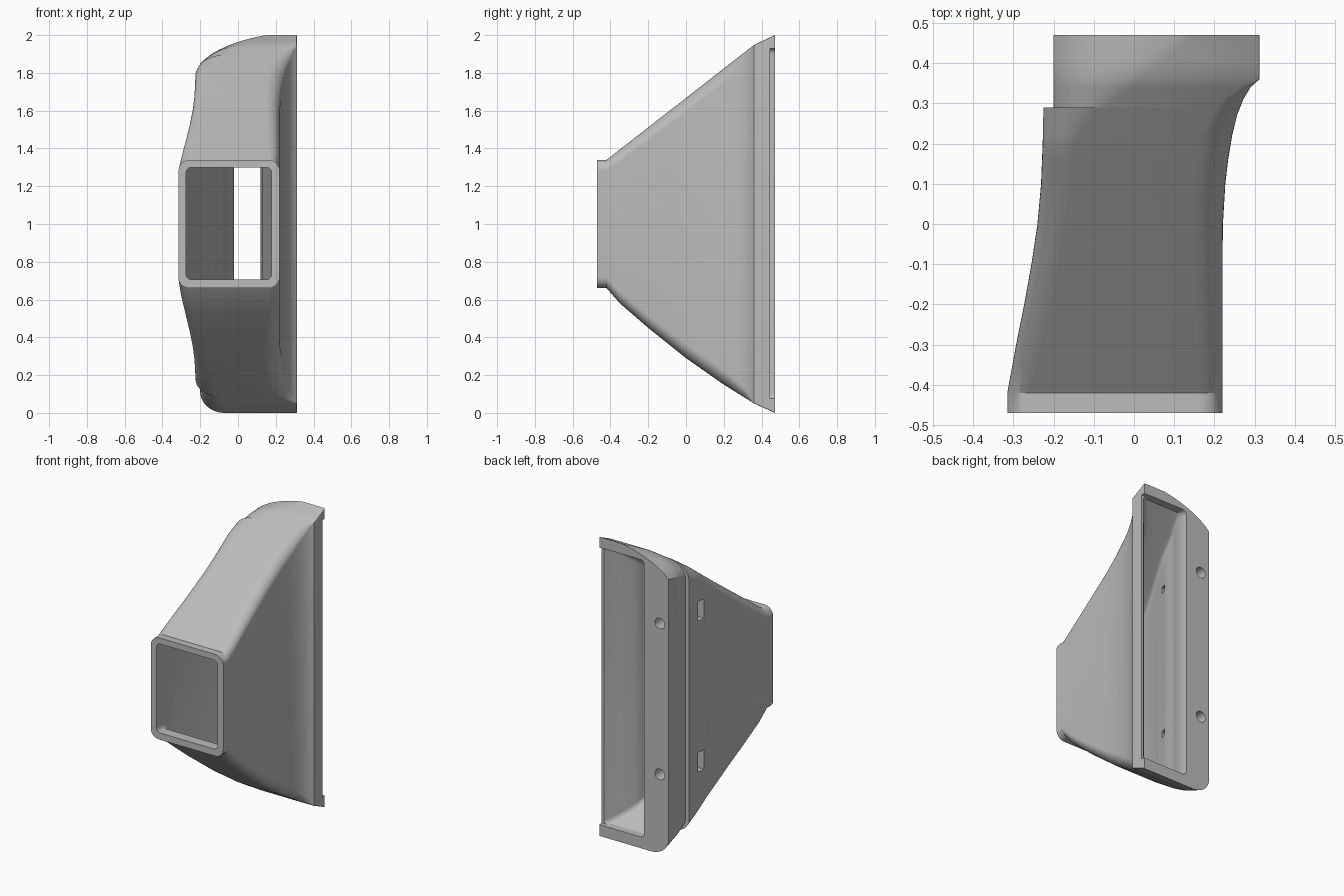
import bpy, bmesh, math
from mathutils import Matrix

if "Cube" in bpy.data.objects:
    bpy.data.objects.remove(bpy.data.objects["Cube"])

grey = bpy.data.materials.new("light grey plastic")
grey.use_nodes = True
grey.diffuse_color = (0.5, 0.5, 0.5, 1)
grey.node_tree.nodes["Principled BSDF"].inputs["Base Color"].default_value = (0.5, 0.5, 0.5, 1)


def along(y, points):
    """Value at depth y of a profile given as (y, value) points."""
    if y <= points[0][0]:
        return points[0][1]
    for (a, va), (b, vb) in zip(points, points[1:]):
        if y <= b:
            return va + (vb - va) * (y - a) / (b - a)
    return points[-1][1]


def section(left, right, low, high, corners, steps=10):
    """Rounded rectangle; corners are (rx, rz, flatness), from top right round to bottom right."""
    points = []
    signs = ((1, 1), (-1, 1), (-1, -1), (1, -1))
    for k, ((sx, sz), (rx, rz, flat)) in enumerate(zip(signs, corners)):
        cx = right - rx if sx > 0 else left + rx
        cz = high - rz if sz > 0 else low + rz
        for i in range(steps + 1):
            t = i / steps
            if k % 2:
                t = 1 - t
            u, v = math.cos(t * math.pi / 2), math.sin(t * math.pi / 2)
            u, v = u + (1 - t - u) * flat, v + (t - v) * flat
            points.append((cx + sx * rx * u, cz + sz * rz * v))
    return points


def finish(name, bm):
    bmesh.ops.recalc_face_normals(bm, faces=bm.faces)
    mesh = bpy.data.meshes.new(name)
    bm.to_mesh(mesh)
    bm.free()
    obj = bpy.data.objects.new(name, mesh)
    bpy.context.collection.objects.link(obj)
    mesh.materials.append(grey)
    return obj


def loft(name, stations):
    """Closed skin through (y, section) stations."""
    bm = bmesh.new()
    rings = [[bm.verts.new((x, y, z)) for x, z in pts] for y, pts in stations]
    for a, b in zip(rings, rings[1:]):
        for i in range(len(a)):
            j = (i + 1) % len(a)
            bm.faces.new((a[i], a[j], b[j], b[i]))
    bm.faces.new(rings[0])
    bm.faces.new(rings[-1])
    return finish(name, bm)


def box(name, x0, x1, y0, y1, z0, z1):
    bm = bmesh.new()
    bmesh.ops.create_cube(bm, size=1)
    bm.transform(Matrix.Translation(((x0 + x1) / 2, (y0 + y1) / 2, (z0 + z1) / 2))
                 @ Matrix.Diagonal((x1 - x0, y1 - y0, z1 - z0, 1)))
    return finish(name, bm)


def rod(name, x, z, y0, y1, radius):
    bm = bmesh.new()
    bmesh.ops.create_cone(bm, cap_ends=True, segments=32, radius1=radius, radius2=radius, depth=y1 - y0)
    bm.transform(Matrix.Translation((x, (y0 + y1) / 2, z)) @ Matrix.Rotation(math.pi / 2, 4, "X"))
    return finish(name, bm)


def cut(target, cutter):
    cutter.hide_render = True
    mod = target.modifiers.new("cut", "BOOLEAN")
    mod.operation = "DIFFERENCE"
    mod.solver = "EXACT"
    mod.object = cutter
    bpy.context.view_layer.objects.active = target
    bpy.ops.object.modifier_apply(modifier=mod.name)
    bpy.data.objects.remove(cutter)


# Outer profiles of the duct along its depth
left = [(-.42, -.315), (-.3, -.293), (-.2, -.273), (-.1, -.255), (0, -.24), (.1, -.231), (.2, -.227), (.29, -.225)]
right = [(-.1, .22), (0, .221), (.1, .227), (.16, .234), (.22, .244), (.27, .256), (.31, .272), (.34, .29), (.36, .312)]
top = [(-.42, 1.34), (.36, 1.948), (.47, 2)]
bottom = [(-.42, .66), (-.35, .58), (-.2, .45), (0, .29), (.2, .15), (.36, .05), (.47, 0)]
round_right = [(-.42, .06), (0, .08), (.22, .08), (.31, .05), (.36, .005)]
top_rx = [(-.42, .06), (.2, .08), (.29, .13), (.47, .35)]
top_rz = [(-.42, .06), (.2, .08), (.29, .1), (.47, .15)]
low_rx = [(-.42, .06), (.2, .09), (.47, .13)]


def outer(y, side):
    r = along(y, round_right)
    rl = along(y, low_rx)
    flat = along(y, [(.2, 0), (.47, .5)])
    corners = ((r, r, 0), (along(y, top_rx), along(y, top_rz), flat), (rl, rl * .85, 0), (r, r, 0))
    return y, section(side, along(y, right), along(y, bottom), along(y, top), corners)


depths = [-.47, -.42, -.35, -.3, -.2, -.1, 0, .1, .16, .2, .22, .27, .29]
stations = [outer(y, along(y, left)) for y in depths]
stations += [outer(y, -.2) for y in (.29, .31, .34, .36, .4, .44, .47)]
duct = loft("duct_body", stations)

# Air passage, bending from the square mouth to the tall rear slot
in_left = [(-.4, -.275), (-.2, -.22), (0, -.155), (.1, -.115), (.2, -.08), (.3, -.06), (.36, -.035), (.42, -.02)]
in_right = [(-.4, .178), (-.2, .155), (0, .128), (.1, .12), (.2, .13), (.28, .16), (.34, .205), (.4, .26), (.445, .297)]
in_top = [(-.4, 1.3), (.42, 1.93)]
in_low = [(-.4, .705), (-.2, .51), (0, .36), (.2, .22), (.42, .075)]
passage = []
for y in [-.5, -.4, -.3, -.2, -.1, 0, .05, .1, .15, .2, .25, .28, .3, .34, .36, .4, .42, .445, .5]:
    passage.append((y, section(along(y, in_left), along(y, in_right), along(y, in_low), along(y, in_top),
                               [(.03, .03, 0)] * 4)))
cut(duct, loft("passage_cutter", passage))

# Shallow notch that leaves the end lips standing at the rear
cut(duct, box("notch_cutter", .2, .4, .445, .5, .077, 1.928))

# Screw holes in the rear face with nut pockets in the side
for z in (.53, 1.54):
    cut(duct, rod("screw_cutter", -.135, z, .18, .5, .036))
    cut(duct, box("nut_cutter", -.3, -.13, .14, .2, z - .065, z + .065))
    cut(duct, box("nut_window_cutter", -.2, 0, .15, .19, z - .02, z + .02))

bpy.ops.object.select_all(action="DESELECT")
duct.select_set(True)
bpy.context.view_layer.objects.active = duct
bpy.ops.object.shade_smooth_by_angle(angle=math.radians(28))
